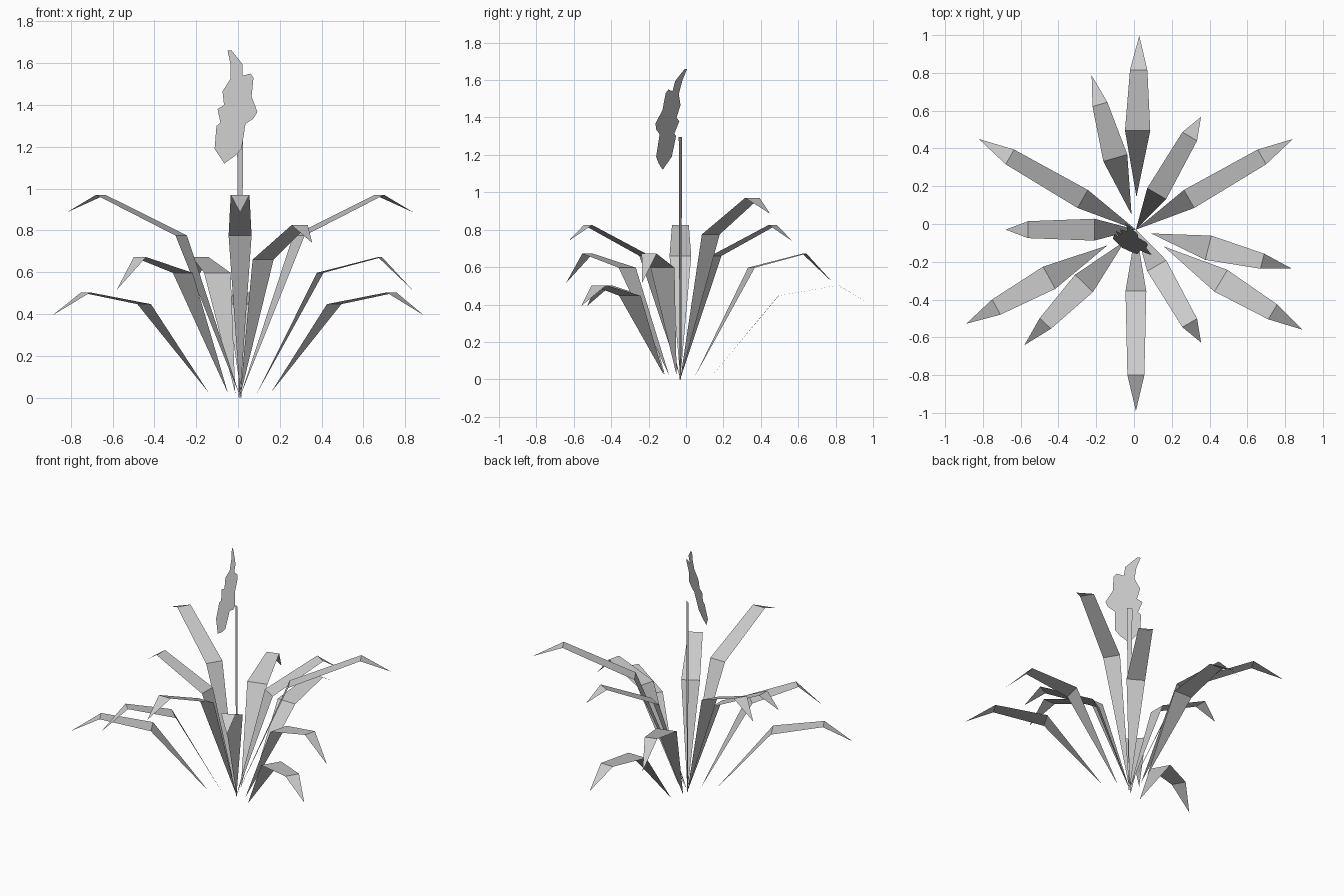
import bpy
import bmesh
from math import radians
from mathutils import Matrix, Vector

old = bpy.data.objects.get("Cube")
if old:
    bpy.data.objects.remove(old, do_unlink=True)

HEART = Vector((0.01, -0.03, 0))   # point all the leaves grow from


def material(name, rgb):
    mat = bpy.data.materials.new(name)
    mat.use_nodes = True
    mat.diffuse_color = (*rgb, 1)
    mat.node_tree.nodes["Principled BSDF"].inputs["Base Color"].default_value = (*rgb, 1)
    return mat


GREY = material("plain grey", (0.6, 0.6, 0.6))


def sheet(name, faces):
    """Make a thin object from lists of corner points, welding shared corners."""
    bm = bmesh.new()
    for corners in faces:
        bm.faces.new([bm.verts.new(c) for c in corners])
    bmesh.ops.remove_doubles(bm, verts=bm.verts, dist=0.0005)
    mesh = bpy.data.meshes.new(name)
    bm.to_mesh(mesh)
    bm.free()
    mesh.materials.append(GREY)
    obj = bpy.data.objects.new(name, mesh)
    bpy.context.collection.objects.link(obj)
    return obj


def leaf(name, angle, profile):
    """Folded blade: profile is (reach, height, half width) from root to tip."""
    place = Matrix.Translation(HEART) @ Matrix.Rotation(radians(angle), 4, 'Z')
    rows = [[place @ Vector((r, s * w, z)) for s in ((-1, 1) if w else (0,))]
            for r, z, w in profile]
    sheet(name, [a + b[::-1] for a, b in zip(rows, rows[1:])])


# Four whorls of three leaves: first angle, then the folded profile
whorls = {
    "tall_leaf": (30, [(0, 0.005, 0), (0.325, 0.775, 0.055), (0.77, 0.97, 0.045), (0.96, 0.885, 0)]),
    "middle_leaf": (60, [(0, 0.005, 0), (0.22, 0.66, 0.058), (0.57, 0.825, 0.045), (0.69, 0.74, 0)]),
    "spreading_leaf": (-14, [(0.083, 0.02, 0), (0.395, 0.597, 0.066), (0.69, 0.672, 0.041), (0.85, 0.515, 0)]),
    "low_leaf": (-31, [(0.173, 0.025, 0), (0.525, 0.447, 0.067), (0.845, 0.503, 0.046), (1.027, 0.393, 0)]),
}
for name, (start, profile) in whorls.items():
    for i in range(3):
        leaf(f"{name}_{i + 1}", start + 120 * i, profile)

# Flat flower stem
across = Vector((0.85, -0.52, 0))
low, high = HEART, HEART + Vector((0, 0, 1.295))
sheet("flower_stem", [[low - across * 0.008, low + across * 0.008,
                       high + across * 0.017, high - across * 0.017]])

# Ragged flower head, cut from one leaning plane: (x, z) outline
outline = [(-0.05, 1.66), (-0.03, 1.66), (0.022, 1.595), (0.022, 1.54), (0.06, 1.55),
           (0.074, 1.53), (0.065, 1.44), (0.093, 1.367), (0.074, 1.335), (0.036, 1.31),
           (0.017, 1.19), (-0.017, 1.155), (-0.065, 1.12), (-0.112, 1.19), (-0.103, 1.30),
           (-0.084, 1.315), (-0.098, 1.38), (-0.067, 1.40), (-0.074, 1.465), (-0.036, 1.525),
           (-0.036, 1.595)]
sheet("flower_head", [[(x, -0.167 + 0.26 * (z - 1.12) - 0.65 * x, z) for x, z in outline[::-1]]])
